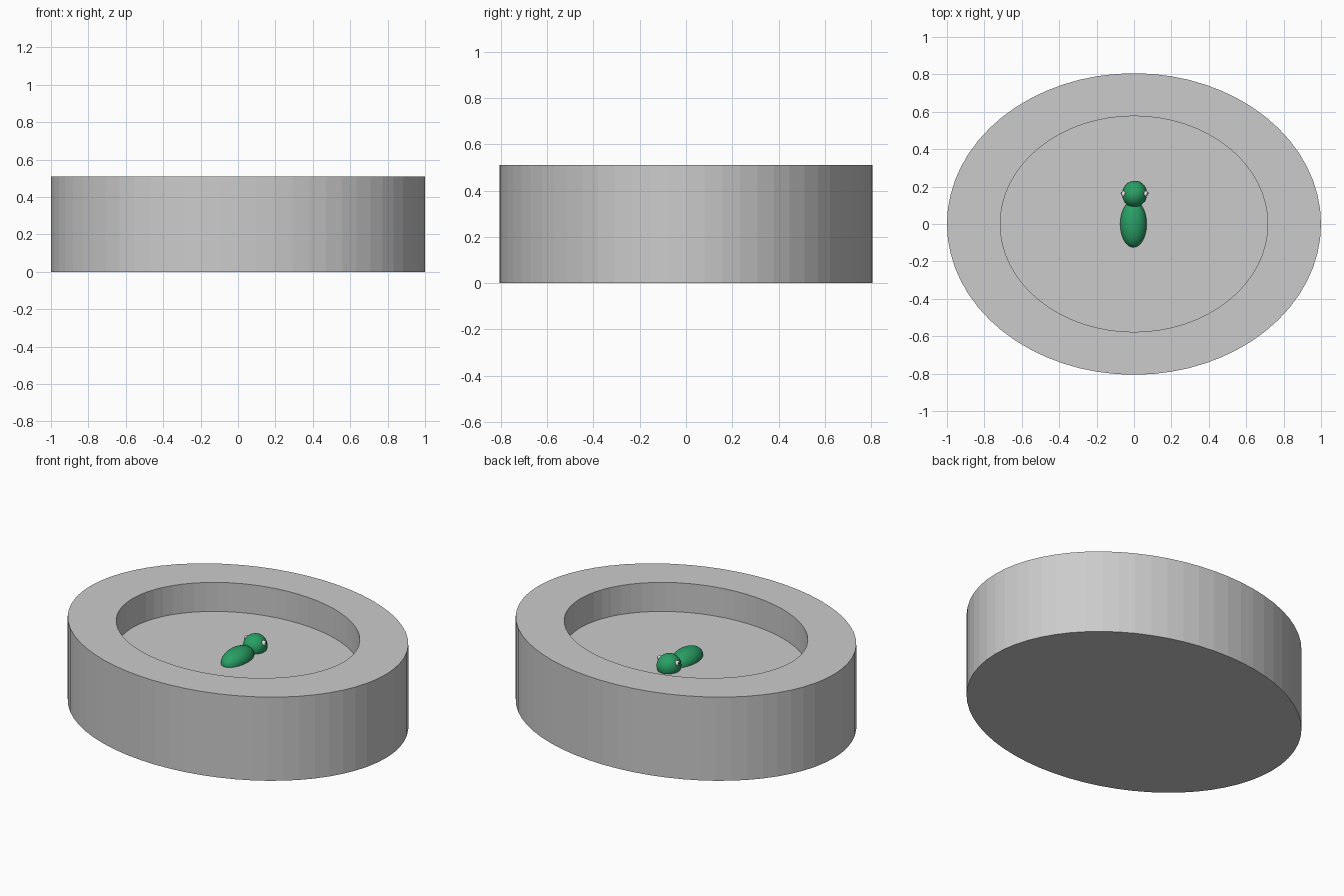
import bpy, bmesh, math
from mathutils import Matrix

if "Cube" in bpy.data.objects:
    bpy.data.objects.remove(bpy.data.objects["Cube"])


def material(name, rgb):
    m = bpy.data.materials.new(name)
    m.diffuse_color = (*rgb, 1)
    m.use_nodes = True
    m.node_tree.nodes["Principled BSDF"].inputs["Base Color"].default_value = m.diffuse_color
    return m


stone = material("stone grey", (0.6, 0.6, 0.6))
green = material("leaf green", (0.022, 0.35, 0.13))
white = material("eye white", (0.8, 0.8, 0.8))
black = material("pupil black", (0.01, 0.01, 0.01))


def finish(name, bm, mat, smooth):
    bmesh.ops.recalc_face_normals(bm, faces=bm.faces)
    mesh = bpy.data.meshes.new(name)
    bm.to_mesh(mesh)
    bm.free()
    mesh.materials.append(mat)
    for p in mesh.polygons:
        p.use_smooth = smooth
    ob = bpy.data.objects.new(name, mesh)
    bpy.context.collection.objects.link(ob)
    return ob


def ellipsoid(name, loc, size, mat, seg=32, rings=16, turn=0):
    bm = bmesh.new()
    mtx = (Matrix.Translation(loc) @ Matrix.Rotation(turn, 4, 'Z')
           @ Matrix.Diagonal((*size, 1)))
    bmesh.ops.create_uvsphere(bm, u_segments=seg, v_segments=rings, radius=1, matrix=mtx)
    return finish(name, bm, mat, True)


# Oval basin: outer wall, flat rim, recessed floor
N = 64
profile = [(1.0, 0.806, 0.0), (1.0, 0.806, 0.51),
           (0.715, 0.577, 0.51), (0.715, 0.577, 0.333)]
bm = bmesh.new()
loops = [[bm.verts.new((a * math.cos(2 * math.pi * i / N),
                        b * math.sin(2 * math.pi * i / N), z)) for i in range(N)]
         for a, b, z in profile]
for lo, hi in zip(loops, loops[1:]):
    for i in range(N):
        j = (i + 1) % N
        bm.faces.new((lo[i], lo[j], hi[j], hi[i]))
bm.faces.new(loops[0])
bm.faces.new(loops[-1])
finish("oval_basin", bm, stone, False)

# Small green creature half sunk in the basin floor
ellipsoid("creature_body", (-0.003, 0, 0.337), (0.071, 0.125, 0.064), green)
ellipsoid("creature_head", (0.003, 0.16, 0.357), (0.066, 0.071, 0.068), green, turn=-0.2)

# Eyes on both sides of the head
for side, label in ((-1, "left"), (1, "right")):
    ellipsoid(label + "_eye", (0.003 + side * 0.058, 0.162, 0.386),
              (0.014, 0.016, 0.016), white, 16, 8)
    ellipsoid(label + "_pupil", (0.003 + side * 0.069, 0.165, 0.388),
              (0.005, 0.007, 0.007), black, 12, 6)
